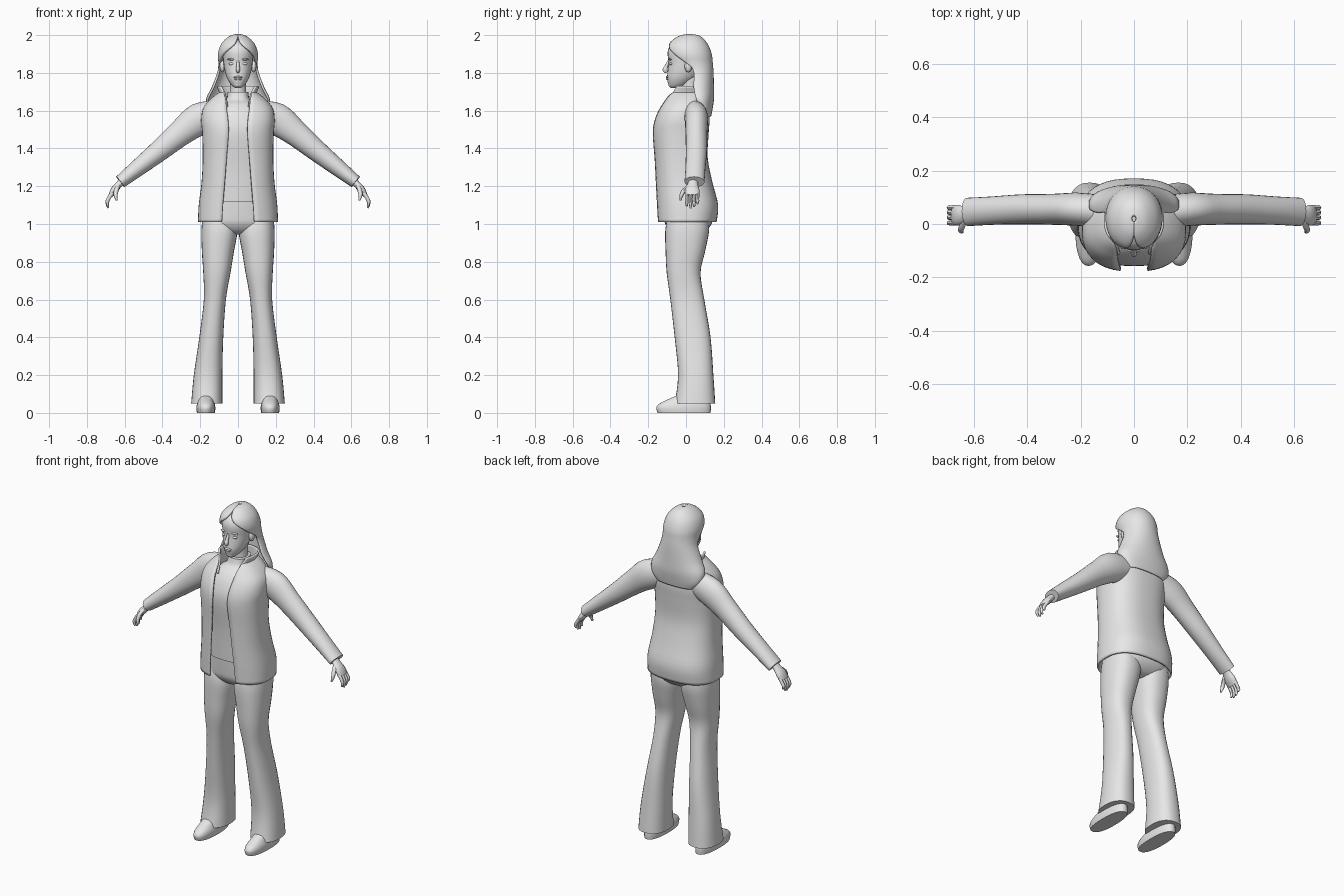
import bpy, bmesh, math
from mathutils import Vector

cube = bpy.data.objects.get("Cube")
if cube:
    bpy.data.objects.remove(cube)

grey = bpy.data.materials.new("plain_grey")
grey.use_nodes = True
grey.diffuse_color = (0.8, 0.8, 0.8, 1)
grey.node_tree.nodes["Principled BSDF"].inputs["Base Color"].default_value = (0.8, 0.8, 0.8, 1)


def smooth_rows(rows, steps):
    """Catmull-Rom interpolation of parameter rows."""
    out = []
    for i in range(len(rows) - 1):
        a, b, c, d = (rows[min(max(i + k, 0), len(rows) - 1)] for k in (-1, 0, 1, 2))
        for s in range(steps):
            t = s / steps
            out.append([0.5 * (2 * q + (r - p) * t + (2 * p - 5 * q + 4 * r - u) * t * t
                               + (3 * q - p - 3 * r + u) * t ** 3)
                        for p, q, r, u in zip(a, b, c, d)])
    return out + [list(rows[-1])]


def skin(name, rings, closed=True, thick=0):
    """Bridge a stack of point rings into a smooth surface."""
    bm = bmesh.new()
    loops = [[bm.verts.new(p) for p in ring] for ring in rings]
    n = len(loops[0])
    for lo, hi in zip(loops, loops[1:]):
        for i in range(n if closed else n - 1):
            j = (i + 1) % n
            bm.faces.new((lo[i], lo[j], hi[j], hi[i]))
    if closed:
        bm.faces.new(loops[0])
        bm.faces.new(loops[-1])
    bmesh.ops.recalc_face_normals(bm, faces=bm.faces)
    mesh = bpy.data.meshes.new(name)
    bm.to_mesh(mesh)
    bm.free()
    obj = bpy.data.objects.new(name, mesh)
    bpy.context.collection.objects.link(obj)
    mesh.materials.append(grey)
    if thick:
        mod = obj.modifiers.new("thickness", 'SOLIDIFY')
        mod.thickness = thick
        mod.offset = 0
    bpy.ops.object.select_all(action='DESELECT')
    obj.select_set(True)
    bpy.context.view_layer.objects.active = obj
    bpy.ops.object.shade_smooth_by_angle(angle=math.radians(45))
    return obj


def power(v, p):
    return math.copysign(abs(v) ** p, v)


def body(name, rows, p=0.85, n=28, steps=4):
    """Upright closed loft; rows are z, x min, x max, y min, y max."""
    rings = []
    for z, x0, x1, y0, y1 in smooth_rows(rows, steps):
        rings.append([((x0 + x1) / 2 + (x1 - x0) / 2 * power(math.sin(a), p),
                       (y0 + y1) / 2 - (y1 - y0) / 2 * power(math.cos(a), p), z)
                      for a in (math.tau * i / n for i in range(n))])
    return skin(name, rings)


def centred(name, rows, p=0.85):
    """Closed loft about the middle; rows are z, half width, y min, y max."""
    return body(name, [(z, -w, w, y0, y1) for z, w, y0, y1 in rows], p)


def shell(name, rows, p=0.85, n=40, thick=0.01):
    """Loft open at the front; rows are z, half width, y min, y max, half gap."""
    rings = []
    for z, w, y0, y1, gap in smooth_rows(rows, 4):
        start = math.asin(min(max(gap / w, 0.001), 1) ** (1 / p))
        ring = []
        for i in range(n + 1):
            a = start + (math.tau - 2 * start) * i / n
            ring.append((w * power(math.sin(a), p),
                         (y0 + y1) / 2 - (y1 - y0) / 2 * power(math.cos(a), p), z))
        rings.append(ring)
    return skin(name, rings, False, thick)


def limb(name, rows, side, n=16):
    """Tube along a path; rows are x, y, z, thickness radius, y radius."""
    rows = smooth_rows(rows, 4)
    pts = [Vector(r[:3]) for r in rows]
    rings = []
    for i, r in enumerate(rows):
        along = pts[min(i + 1, len(pts) - 1)] - pts[max(i - 1, 0)]
        across = along.cross(Vector((0, 1, 0))).normalized()
        wide = across.cross(along).normalized()
        ring = []
        for k in range(n):
            a = math.tau * k / n
            q = pts[i] + across * r[3] * math.cos(a) + wide * r[4] * math.sin(a)
            ring.append((q.x * side, q.y, q.z))
        rings.append(ring)
    return skin(name, rings)


def blob(name, pos, size):
    """Small ellipsoid for facial features."""
    x, y, z = pos
    rx, ry, rz = size
    rows = []
    for i in range(7):
        a = math.pi * i / 6
        s = max(math.sin(a), 0.05)
        rows.append((z - rz * math.cos(a), x - rx * s, x + rx * s, y - ry * s, y + ry * s))
    return body(name, rows, 1, 12, 1)


# Head, neck and hair
centred("head", [(1.72, .015, -.08, -.05), (1.735, .035, -.092, 0), (1.77, .057, -.1, .05),
                 (1.81, .07, -.097, .08), (1.855, .077, -.093, .095), (1.91, .08, -.097, .1),
                 (1.95, .068, -.08, .09), (1.975, .04, -.04, .07)], 0.95)
centred("neck", [(1.62, .06, -.03, .08), (1.7, .043, -.025, .065), (1.79, .045, -.03, .07)], 1)
shell("hair", [(2.0, .008, .01, .03, 0), (1.988, .045, -.04, .075, 0), (1.95, .084, -.086, .11, .02),
               (1.9, .1, -.093, .13, .075), (1.85, .098, -.06, .136, .094),
               (1.8, .104, -.03, .14, .103), (1.72, .135, -.02, .142, .132),
               (1.66, .163, .0, .142, .16), (1.61, .15, .05, .135, .148),
               (1.57, .11, .08, .127, .105)], 0.95, thick=.012)
limb("nose", [(0, -.092, 1.865, .006, .006), (0, -.104, 1.835, .009, .009),
              (0, -.11, 1.815, .011, .014), (0, -.1, 1.803, .006, .006)], 1)
blob("upper_lip", (0, -.098, 1.777), (.024, .009, .006))
blob("lower_lip", (0, -.097, 1.767), (.02, .009, .006))
blob("chin", (0, -.08, 1.738), (.022, .014, .014))

# Shirt with roll neck
centred("shirt", [(1.12, .15, -.132, .12), (1.3, .15, -.14, .09), (1.48, .16, -.158, .095),
                  (1.57, .14, -.138, .1), (1.63, .1, -.1, .095), (1.66, .062, -.06, .085),
                  (1.7, .055, -.045, .075)], 0.75)

# Open jacket with standing collar
shell("jacket", [(1.01, .207, -.15, .157, .085), (1.1, .203, -.155, .165, .08),
                 (1.22, .188, -.16, .135, .07), (1.35, .182, -.165, .11, .06),
                 (1.48, .185, -.173, .115, .05), (1.55, .19, -.163, .12, .052),
                 (1.61, .18, -.138, .117, .06), (1.66, .14, -.108, .11, .065),
                 (1.695, .095, -.09, .1, .075)], 0.8)
shell("jacket_collar", [(1.62, .1, -.125, .1, .055), (1.68, .092, -.1, .1, .066),
                        (1.73, .108, -.08, .1, .09)])

# Trouser seat
centred("trouser_hips", [(1.15, .165, -.125, .12), (1.05, .185, -.118, .14),
                         (1.0, .188, -.11, .135), (.96, .15, -.08, .1), (.945, .07, -.04, .06)])

for side, label in ((1, "left"), (-1, "right")):
    # Face details
    blob(label + "_eyelid", (side * .033, -.079, 1.848), (.017, .01, .008))
    blob(label + "_brow", (side * .033, -.084, 1.872), (.024, .009, .006))
    blob(label + "_ear", (side * .083, .012, 1.835), (.014, .02, .032))

    # Sleeve
    limb(label + "_sleeve", [(.1, .045, 1.585, .07, .06), (.205, .055, 1.555, .085, .062),
                             (.3, .055, 1.485, .07, .058), (.42, .055, 1.385, .056, .056),
                             (.53, .05, 1.297, .045, .053), (.623, .045, 1.223, .035, .053)],
         side, 24)

    # Hand with fingers and thumb
    limb(label + "_palm", [(.6, .04, 1.24, .02, .024), (.628, .036, 1.212, .018, .027),
                           (.655, .033, 1.18, .019, .038), (.675, .033, 1.15, .012, .036)], side)
    for finger, y, drop in (("index", .004, .01), ("middle", .024, 0),
                            ("ring", .043, .006), ("little", .061, .022)):
        limb(label + "_" + finger + "_finger",
             [(.665, y, 1.165, .01, .01), (.685, y, 1.135, .01, .009),
              (.692, y, 1.11 + drop / 2, .009, .009), (.687, y, 1.084 + drop, .005, .005)], side, 8)
    limb(label + "_thumb", [(.635, .015, 1.2, .012, .012), (.645, -.012, 1.175, .012, .012),
                            (.648, -.025, 1.15, .01, .01), (.642, -.03, 1.125, .005, .005)], side, 8)

    # Flared trouser leg
    rows = [(1.03, .02, .188, -.1, .12), (.96, .004, .194, -.11, .122), (.85, .022, .191, -.108, .1),
            (.74, .04, .184, -.102, .077), (.6, .064, .181, -.083, .097), (.4, .078, .205, -.06, .13),
            (.2, .083, .234, -.042, .145), (.05, .083, .248, -.06, .155)]
    body(label + "_trouser_leg", [(z, *sorted((a * side, b * side)), c, d) for z, a, b, c, d in rows])

    # Shoe
    rows = [(0, .122, .218, -.15, .13), (.025, .12, .22, -.157, .132), (.045, .122, .218, -.145, .13),
            (.065, .128, .212, -.11, .125), (.1, .135, .205, -.03, .12)]
    body(label + "_shoe", [(z, *sorted((a * side, b * side)), c, d) for z, a, b, c, d in rows])
